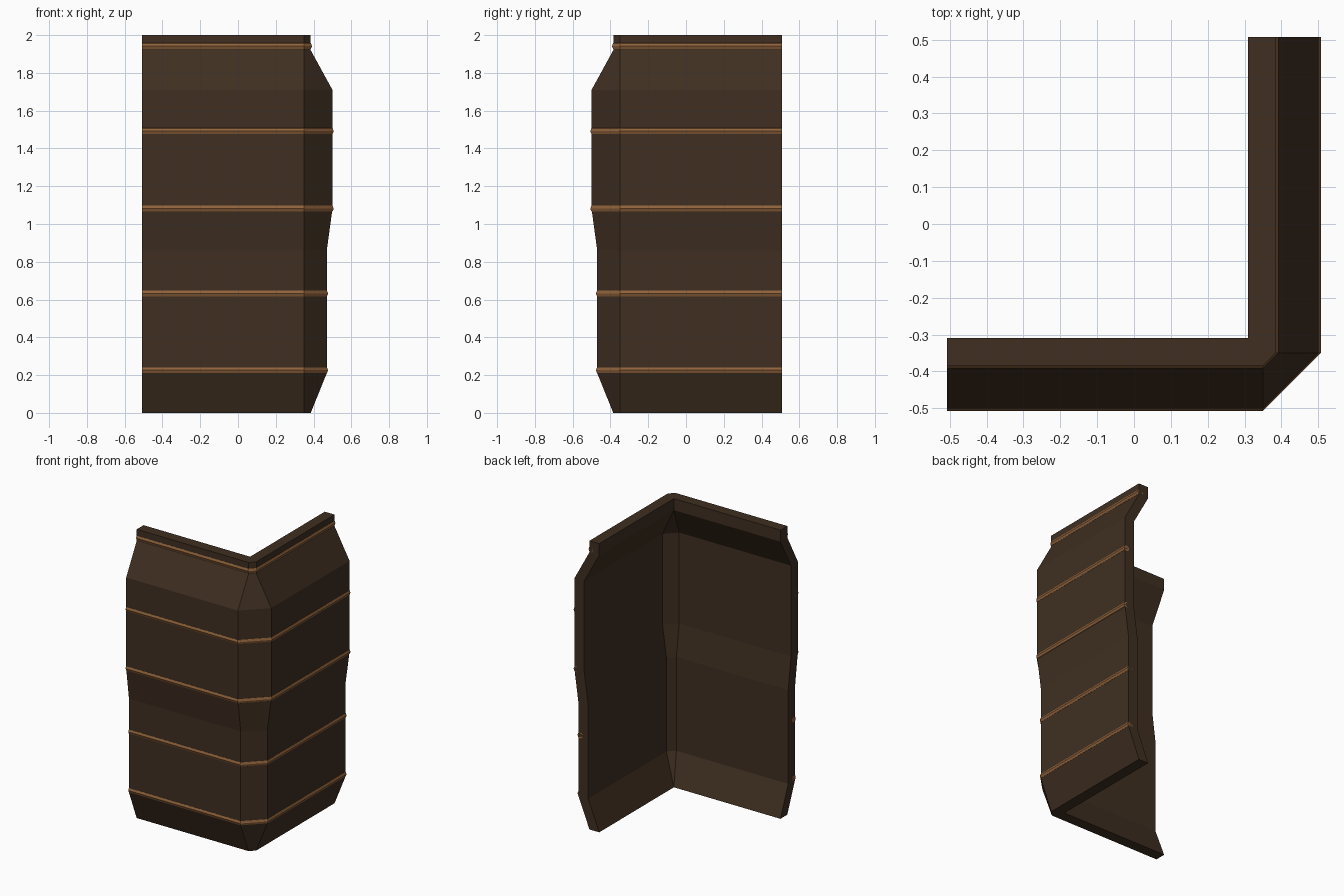
import bpy, bmesh, math

if "Cube" in bpy.data.objects:
    bpy.data.objects.remove(bpy.data.objects["Cube"])

END = 0.507      # where both wall arms stop
CUT = 0.35       # start of the corner chamfer
THICK = 0.075


def material(name, rgb):
    m = bpy.data.materials.new(name)
    m.diffuse_color = (*rgb, 1)
    m.use_nodes = True
    m.node_tree.nodes["Principled BSDF"].inputs["Base Color"].default_value = m.diffuse_color
    return m


def sweep_corner(name, profile, mat):
    """Sweep a closed (distance, height) profile round the chamfered corner."""
    bm = bmesh.new()
    rings = [[], [], [], []]
    for d, z in profile:
        c = min(CUT, d)
        for ring, (x, y) in zip(rings, [(-END, -d), (c, -d), (d, -c), (d, END)]):
            ring.append(bm.verts.new((x, y, z)))
    n = len(profile)
    for a, b in zip(rings, rings[1:]):
        for i in range(n):
            j = (i + 1) % n
            bm.faces.new((a[i], a[j], b[j], b[i]))
    bm.faces.new(rings[0])
    bm.faces.new(rings[-1][::-1])
    bmesh.ops.remove_doubles(bm, verts=bm.verts, dist=1e-5)
    bmesh.ops.recalc_face_normals(bm, faces=bm.faces)
    me = bpy.data.meshes.new(name)
    bm.to_mesh(me)
    bm.free()
    me.materials.append(mat)
    ob = bpy.data.objects.new(name, me)
    bpy.context.collection.objects.link(ob)
    return ob


dark = material("dark_wood", (0.05, 0.028, 0.015))
light = material("light_wood", (0.28, 0.125, 0.045))

# Corner wall: outer profile, then the same profile offset inwards
outer = [(0.385, 0), (0.47, 0.21), (0.47, 0.86), (0.50, 1.08),
         (0.50, 1.71), (0.385, 1.92), (0.385, 2.0)]
inner = [(d - THICK, z) for d, z in reversed(outer)]
sweep_corner("corner_wall", outer + inner, dark)

# Round battens wrapped around the outside
R = 0.021
for k, (d, z) in enumerate([(0.47, 0.226), (0.47, 0.632), (0.50, 1.082),
                            (0.50, 1.492), (0.385, 1.942)]):
    ring = [(d + 0.007 - R + R * math.cos(i * math.pi / 4),
             z + R * math.sin(i * math.pi / 4)) for i in range(8)]
    sweep_corner(f"batten_{k + 1}", ring, light)
